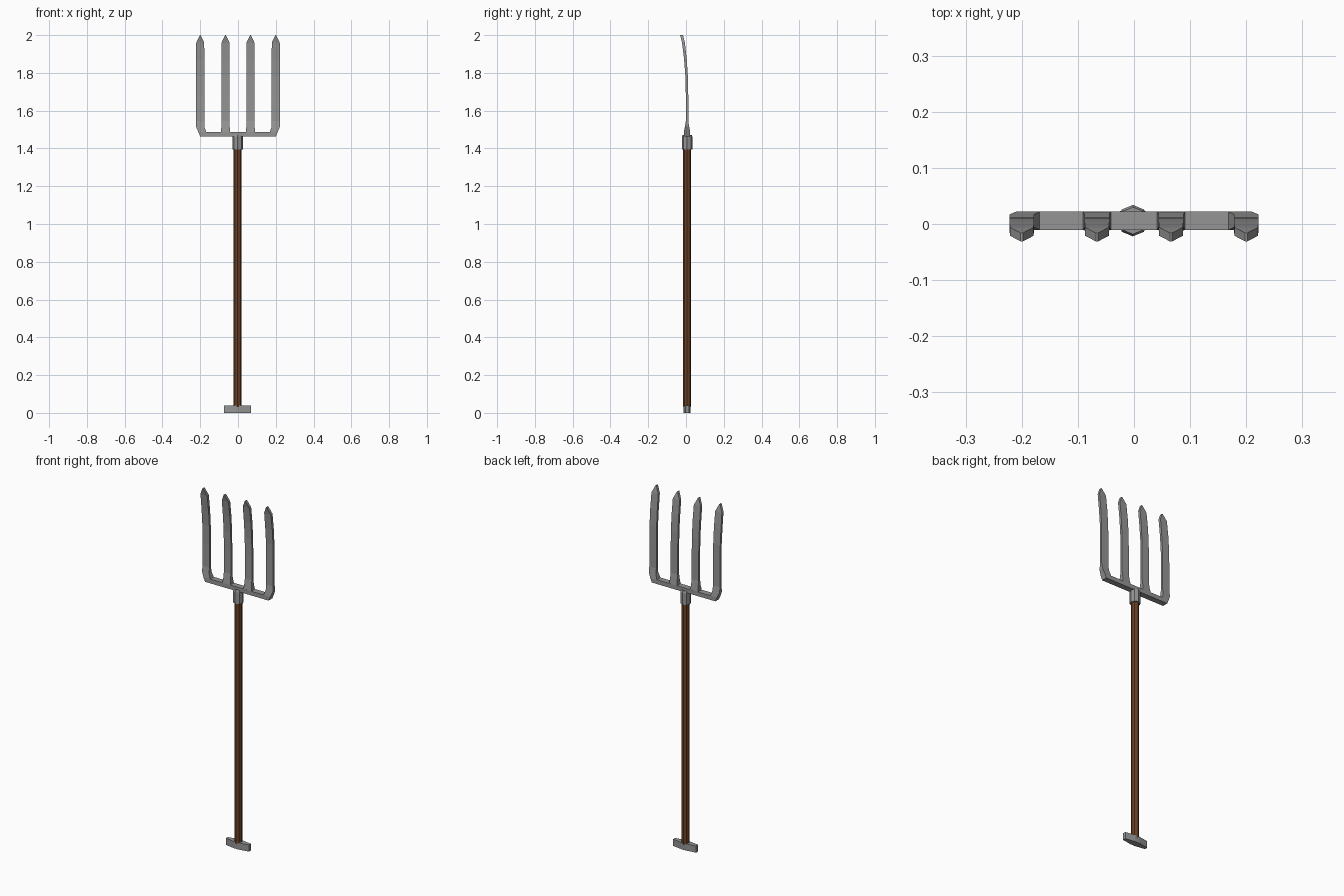
import bpy, bmesh, math

if "Cube" in bpy.data.objects:
    bpy.data.objects.remove(bpy.data.objects["Cube"])


def material(name, rgb):
    m = bpy.data.materials.new(name)
    m.diffuse_color = (*rgb, 1.0)
    m.use_nodes = True
    m.node_tree.nodes["Principled BSDF"].inputs["Base Color"].default_value = m.diffuse_color
    return m


METAL = material("grey_metal", (0.30, 0.30, 0.30))
WOOD = material("brown_wood", (0.15, 0.055, 0.018))
CX, CY = -0.002, 0.006   # axis of the shaft


def loft(name, rings, mat):
    """Skin a list of equal-length point rings into a closed flat-shaded solid."""
    bm = bmesh.new()
    vs = [[bm.verts.new(p) for p in ring] for ring in rings]
    n = len(vs[0])
    for a, b in zip(vs, vs[1:]):
        for i in range(n):
            j = (i + 1) % n
            bm.faces.new((a[i], a[j], b[j], b[i]))
    bm.faces.new(vs[0][::-1])
    bm.faces.new(vs[-1])
    bmesh.ops.recalc_face_normals(bm, faces=bm.faces)
    me = bpy.data.meshes.new(name)
    bm.to_mesh(me)
    bm.free()
    me.materials.append(mat)
    ob = bpy.data.objects.new(name, me)
    bpy.context.collection.objects.link(ob)
    return ob


def octagon(r, z):
    return [(CX + r * math.cos(i * math.pi / 4), CY + r * math.sin(i * math.pi / 4), z)
            for i in range(8)]


def rect(x0, x1, y0, y1, z):
    return [(x0, y0, z), (x1, y0, z), (x1, y1, z), (x0, y1, z)]


# Wooden shaft and metal ferrule
loft("shaft", [octagon(0.021, 0.03), octagon(0.021, 1.40)], WOOD)
loft("ferrule", [octagon(0.028, 1.395), octagon(0.028, 1.462), octagon(0.024, 1.472)], METAL)

# Short grip bar at the foot, widest in the middle
half = [(0.072, 0.009), (0.045, 0.013), (0.015, 0.018)]
side = half + [(-x, y) for x, y in half[::-1]]
plan = side + [(-x, -y) for x, y in side]
loft("grip_bar", [[(CX + x, CY + y, z) for x, y in plan] for z in (0.0, 0.038)], METAL)

# Crossbar carrying the tines
loft("crossbar", [rect(-0.169, 0.169, -0.011, 0.022, z) for z in (1.463, 1.487)], METAL)

# Tines: flat bars with a thick foot, bending forward to a chisel point
# stations above the foot: z, front y, back y, half width
BLADE = [(1.545, -0.001, 0.012, 0.022), (1.68, -0.001, 0.012, 0.022),
         (1.78, -0.003, 0.010, 0.022), (1.87, -0.010, 0.004, 0.022),
         (1.96, -0.021, -0.006, 0.021), (2.00, -0.031, -0.016, 0.002)]


def tine(name, x, foot):
    blade = [rect(x - w, x + w, y0, y1, z) for z, y0, y1, w in BLADE]
    return loft(name, foot + blade, METAL)


for s, label in ((-1, "left"), (1, "right")):
    # outer tines turn the corner of the crossbar with a slanted heel
    foot = [rect(*sorted((s * a, s * b)), y0, y1, z) for a, b, y0, y1, z in
            ((0.168, 0.200, -0.011, 0.022, 1.463),
             (0.168, 0.210, -0.011, 0.022, 1.487),
             (0.178, 0.222, -0.006, 0.017, 1.515))]
    tine("outer_tine_" + label, s * 0.20, foot)
    # inner tines rise straight from the crossbar
    x = s * 0.066
    foot = [rect(x - 0.025, x + 0.025, -0.011, 0.022, 1.486),
            rect(x - 0.022, x + 0.022, -0.006, 0.017, 1.515)]
    tine("inner_tine_" + label, x, foot)
